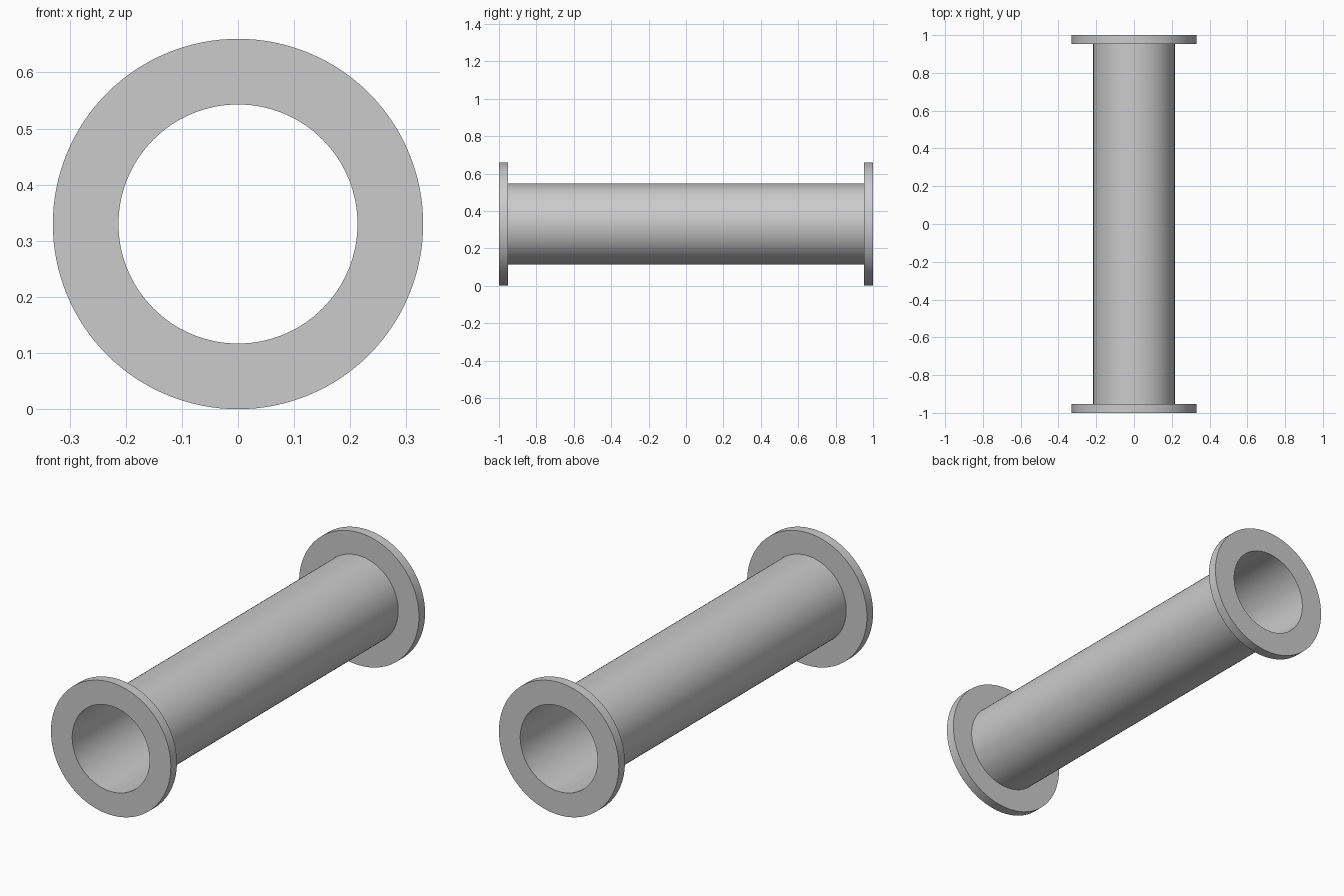
import bpy, bmesh, math
from mathutils import Matrix, Vector

cube = bpy.data.objects.get("Cube")
if cube:
    bpy.data.objects.remove(cube, do_unlink=True)

HALF, FLANGE, RIM, PIPE, BORE = 1.0, 0.048, 0.33, 0.216, 0.213
SEGMENTS = 128

grey = bpy.data.materials.new("Plain grey")
grey.use_nodes = True
colour = (0.6, 0.6, 0.6, 1)
grey.diffuse_color = colour
grey.node_tree.nodes["Principled BSDF"].inputs["Base Color"].default_value = colour

# Half cross-section (radius, y), mirrored to give both flanges
neck = HALF - FLANGE
half = [(BORE, HALF), (RIM, HALF), (RIM, neck), (PIPE, neck)]
profile = half + [(r, -y) for r, y in reversed(half)]

# Flanged pipe turned around the y axis
bm = bmesh.new()
axis_z = Vector((0, 0, RIM))
rings = []
for i in range(SEGMENTS):
    turn = Matrix.Rotation(math.tau * i / SEGMENTS, 3, 'Y')
    rings.append([bm.verts.new(turn @ Vector((0, y, r)) + axis_z) for r, y in profile])
for i, ring in enumerate(rings):
    after = rings[(i + 1) % SEGMENTS]
    for j in range(len(profile)):
        k = (j + 1) % len(profile)
        bm.faces.new((ring[j], ring[k], after[k], after[j]))
bmesh.ops.recalc_face_normals(bm, faces=bm.faces)

mesh = bpy.data.meshes.new("flanged_pipe")
bm.to_mesh(mesh)
bm.free()
mesh.materials.append(grey)
pipe = bpy.data.objects.new("flanged_pipe", mesh)
bpy.context.collection.objects.link(pipe)

# Smooth round walls with crisp flange edges
bpy.ops.object.select_all(action='DESELECT')
pipe.select_set(True)
bpy.context.view_layer.objects.active = pipe
bpy.ops.object.shade_smooth_by_angle(angle=math.radians(30))
